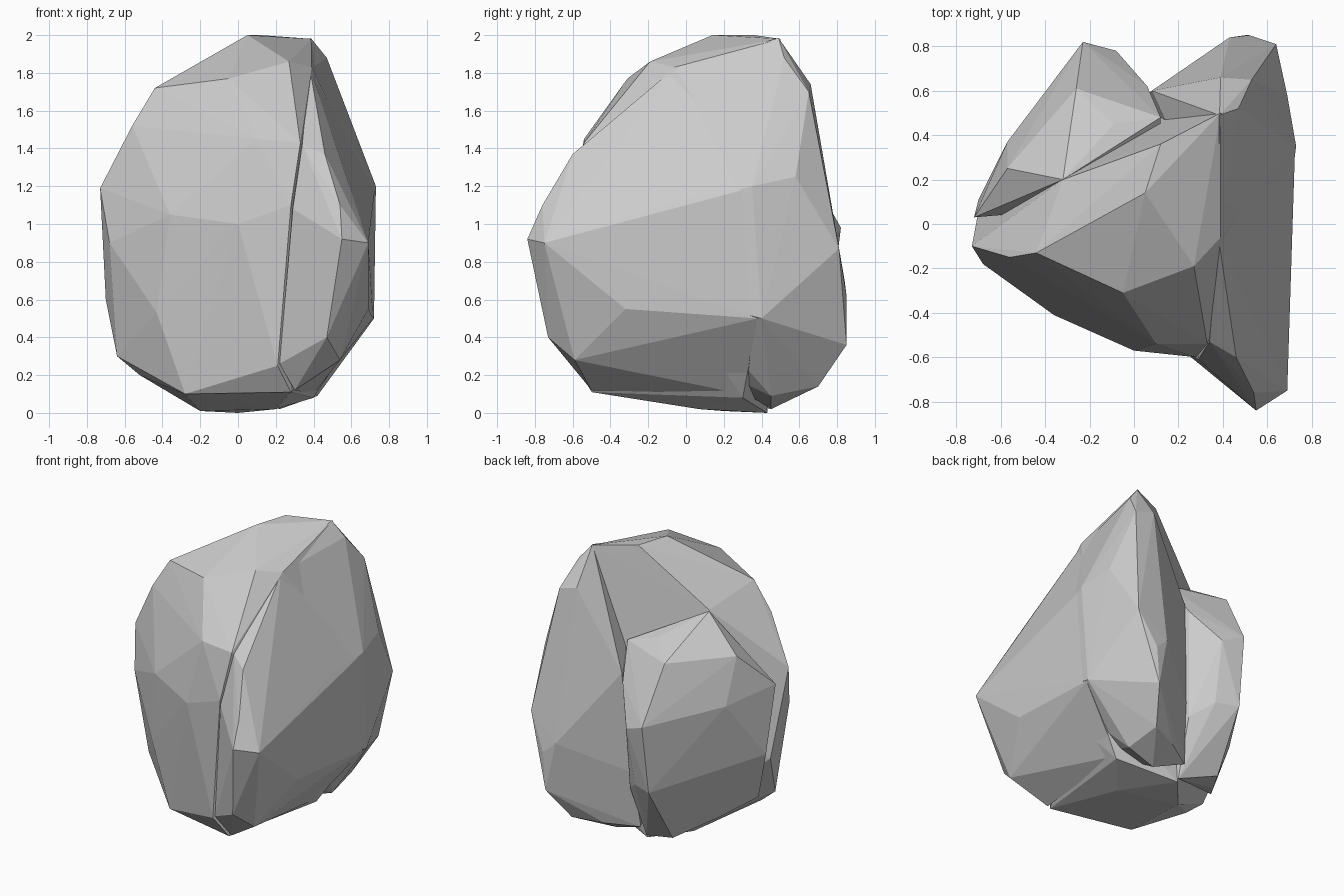
import bpy, bmesh


def hull(name, pts):
    """Faceted stone chunk: convex hull around a few corner points."""
    bm = bmesh.new()
    for p in pts:
        bm.verts.new(p)
    res = bmesh.ops.convex_hull(bm, input=bm.verts)
    loose = {g for g in res["geom_interior"] if isinstance(g, bmesh.types.BMVert)}
    loose |= {v for v in bm.verts if not v.link_faces}
    bmesh.ops.delete(bm, geom=list(loose), context='VERTS')
    bmesh.ops.recalc_face_normals(bm, faces=bm.faces)
    me = bpy.data.meshes.new(name)
    bm.to_mesh(me)
    bm.free()
    ob = bpy.data.objects.new(name, me)
    bpy.context.collection.objects.link(ob)
    return ob


# main body of the boulder
boulder = hull("boulder", [
    (.05, .14, 2.0), (.12, .36, 2.0), (.39, .50, 1.98), (.39, -.06, 1.83),
    (.27, -.19, 1.86), (-.05, -.31, 1.77), (-.13, .05, 1.87), (-.44, -.13, 1.72),
    (.33, -.54, 1.43), (.10, -.54, 1.45), (-.32, .20, 1.6), (-.56, -.15, 1.52),
    (-.73, -.10, 1.19), (-.68, -.18, .9), (-.70, .06, .6),
    (-.50, -.30, .92), (-.36, -.41, 1.05), (0, -.57, 1.0), (.28, -.60, 1.1),
    (-.43, -.34, .53), (-.64, -.08, .3), (-.52, -.1, .2), (-.28, -.36, .1),
    (.21, -.58, .25), (.28, -.50, .11), (.15, -.57, .6), (.70, .34, 1.18),
    (.68, .38, .5), (.60, .1, .38), (.40, .3, .08), (.20, .07, .02),
    (0, .43, 0), (-.2, .2, .01), (.17, .47, 1.35), (.05, .50, .8),
])

# lobe at the back left, reaching about two thirds of the height
left_lobe = hull("left_lobe", [
    (-.09, .45, 1.44), (.12, .48, 1.38), (-.26, .61, 1.36), (-.42, .38, 1.38),
    (-.57, .25, 1.36), (-.32, .20, 1.59), (-.57, .37, 1.05), (-.48, .48, 1.05),
    (-.23, .82, .98), (-.08, .78, .92), (.06, .62, 1.15), (-.24, .76, .5),
    (-.09, .70, .5), (.03, .58, .4), (-.70, .11, .65), (-.72, .03, 1.12),
    (-.60, .05, .3), (-.45, .25, .2), (-.26, .52, .1), (0, .44, .02),
    (.1, .1, 1.2), (.1, .1, .3),
])

# taller lobe at the back right, with its shelf joining the left lobe
right_lobe = hull("right_lobe", [
    (.385, .49, 1.985), (.47, .52, 1.88), (.39, .66, 1.74), (.53, .65, 1.7),
    (.54, .68, 1.5), (.69, .58, 1.25), (.64, .81, .87), (.52, .85, .62),
    (.43, .84, .7), (.50, .85, .36), (.40, .70, .14), (.20, .62, .12),
    (.08, .60, 1.2), (.17, .50, 1.4), (.03, .56, .5), (0, .50, .1),
    (.22, .45, .02), (.42, .45, .09), (.72, .40, .5), (.73, .35, 1.2),
    (.69, .05, 1.12), (.68, 0, .6), (.38, -.06, 1.82), (.3, 0, .3),
])

# long right flank ending in the jutting front corner
right_flank = hull("right_flank", [
    (.34, -.53, 1.42), (.46, -.60, 1.37), (.41, -.30, 1.55), (.38, -.06, 1.825),
    (.54, -.76, 1.1), (.55, -.84, .92), (.69, -.75, .9), (.67, -.6, .91),
    (.54, -.75, .61), (.47, -.73, .4), (.54, -.59, .28), (.30, -.50, .12),
    (.69, -.32, .55), (.69, -.35, .95), (.29, -.61, 1.08), (.22, -.57, .26),
    (.38, .40, 1.95), (.70, .08, 1.16), (.725, .34, 1.19), (.715, .38, .5),
    (.60, .1, .36), (.4, .3, .1), (.3, 0, .9),
])

# fuse the chunks into a single stone
chunks = (left_lobe, right_lobe, right_flank)
for part in chunks:
    mod = boulder.modifiers.new("join", 'BOOLEAN')
    mod.operation = 'UNION'
    mod.solver = 'EXACT'
    mod.object = part
bpy.context.view_layer.update()
dg = bpy.context.evaluated_depsgraph_get()
fused = bpy.data.meshes.new_from_object(boulder.evaluated_get(dg))
boulder.modifiers.clear()
boulder.data = fused
for part in chunks:
    bpy.data.objects.remove(part)
